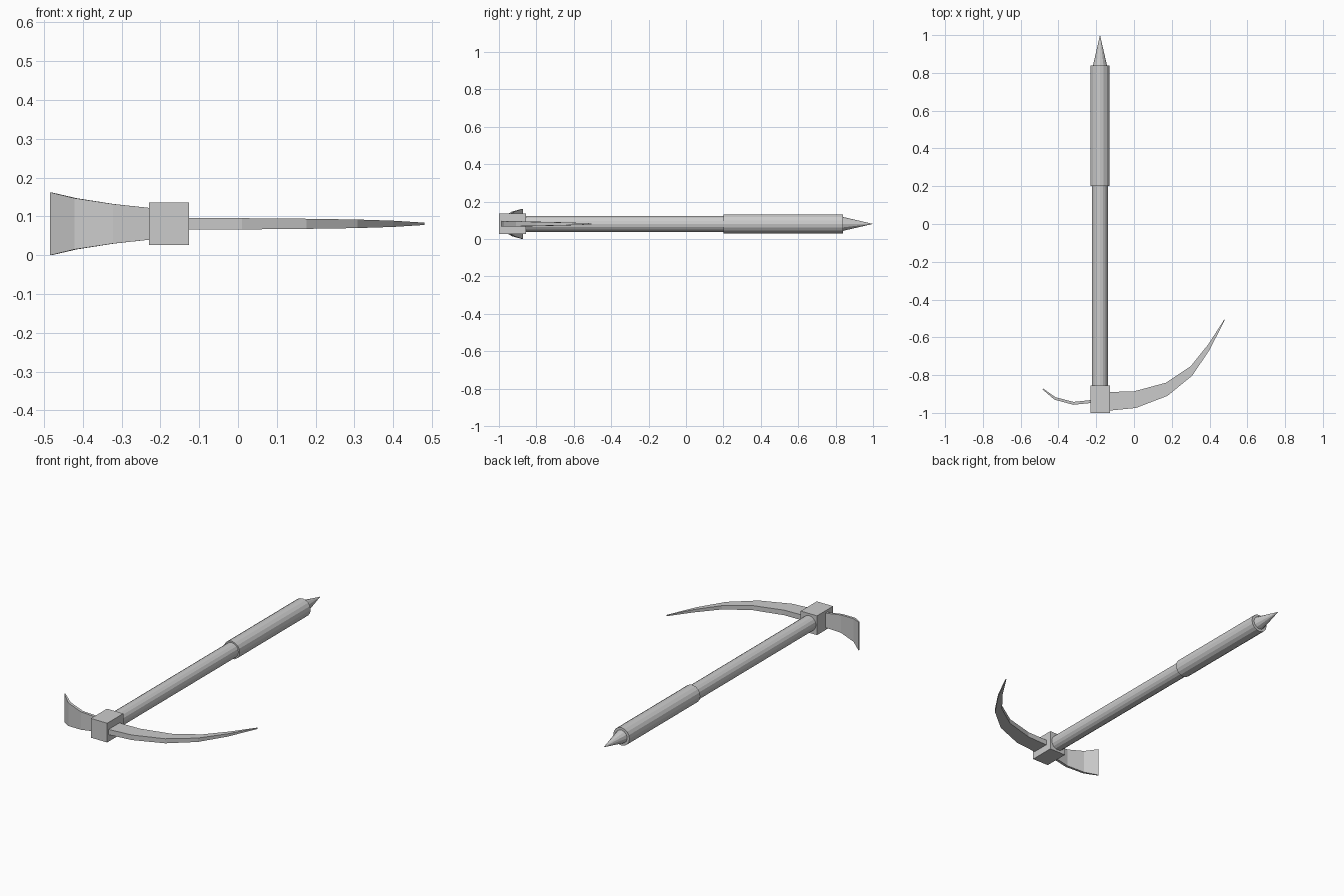
import bpy, bmesh, math

if "Cube" in bpy.data.objects:
    bpy.data.objects.remove(bpy.data.objects["Cube"])

AX, AZ = -0.18, 0.081  # handle axis


def rod(name, y0, y1, r0, r1, sides):
    """Round part lying along y on the handle axis."""
    bpy.ops.mesh.primitive_cone_add(
        vertices=sides, radius1=r0, radius2=r1, depth=y1 - y0,
        location=(AX, (y0 + y1) / 2, AZ), rotation=(-math.pi / 2, 0, 0))
    bpy.context.object.name = name


def blade(name, sections):
    """Loft of box sections: (inner x, inner y, outer x, outer y, half height)."""
    bm = bmesh.new()
    rings = []
    for xi, yi, xo, yo, h in sections:
        rings.append([bm.verts.new(p) for p in (
            (xi, yi, AZ - h), (xo, yo, AZ - h), (xo, yo, AZ + h), (xi, yi, AZ + h))])
    for a, b in zip(rings, rings[1:]):
        for i in range(4):
            j = (i + 1) % 4
            bm.faces.new((a[i], a[j], b[j], b[i]))
    bm.faces.new(rings[0])
    bm.faces.new(rings[-1])
    bmesh.ops.recalc_face_normals(bm, faces=bm.faces)
    mesh = bpy.data.meshes.new(name)
    bm.to_mesh(mesh)
    bm.free()
    bpy.context.collection.objects.link(bpy.data.objects.new(name, mesh))


# Handle, grip and end spike
rod("shaft", -0.87, 0.21, 0.043, 0.043, 16)
rod("grip", 0.2, 0.84, 0.051, 0.051, 16)
rod("end_spike", 0.835, 1.0, 0.038, 0.0, 12)

# Head block
bpy.ops.mesh.primitive_cube_add(size=1, location=(-0.178, -0.9275, AZ))
block = bpy.context.object
block.name = "head_block"
block.scale = (0.103, 0.145, 0.11)

# Long curved pick
blade("pick", [
    (-0.15, -0.89, -0.15, -0.99, 0.015),
    (0.0, -0.886, 0.01, -0.974, 0.0145),
    (0.17, -0.84, 0.177, -0.91, 0.013),
    (0.30, -0.753, 0.308, -0.803, 0.011),
    (0.395, -0.635, 0.40, -0.667, 0.008),
    (0.478, -0.505, 0.48, -0.509, 0.003)])

# Short flared adze
blade("adze", [
    (-0.21, -0.93, -0.21, -0.946, 0.039),
    (-0.32, -0.942, -0.322, -0.957, 0.051),
    (-0.416, -0.917, -0.421, -0.93, 0.066),
    (-0.481, -0.871, -0.484, -0.876, 0.081)])
